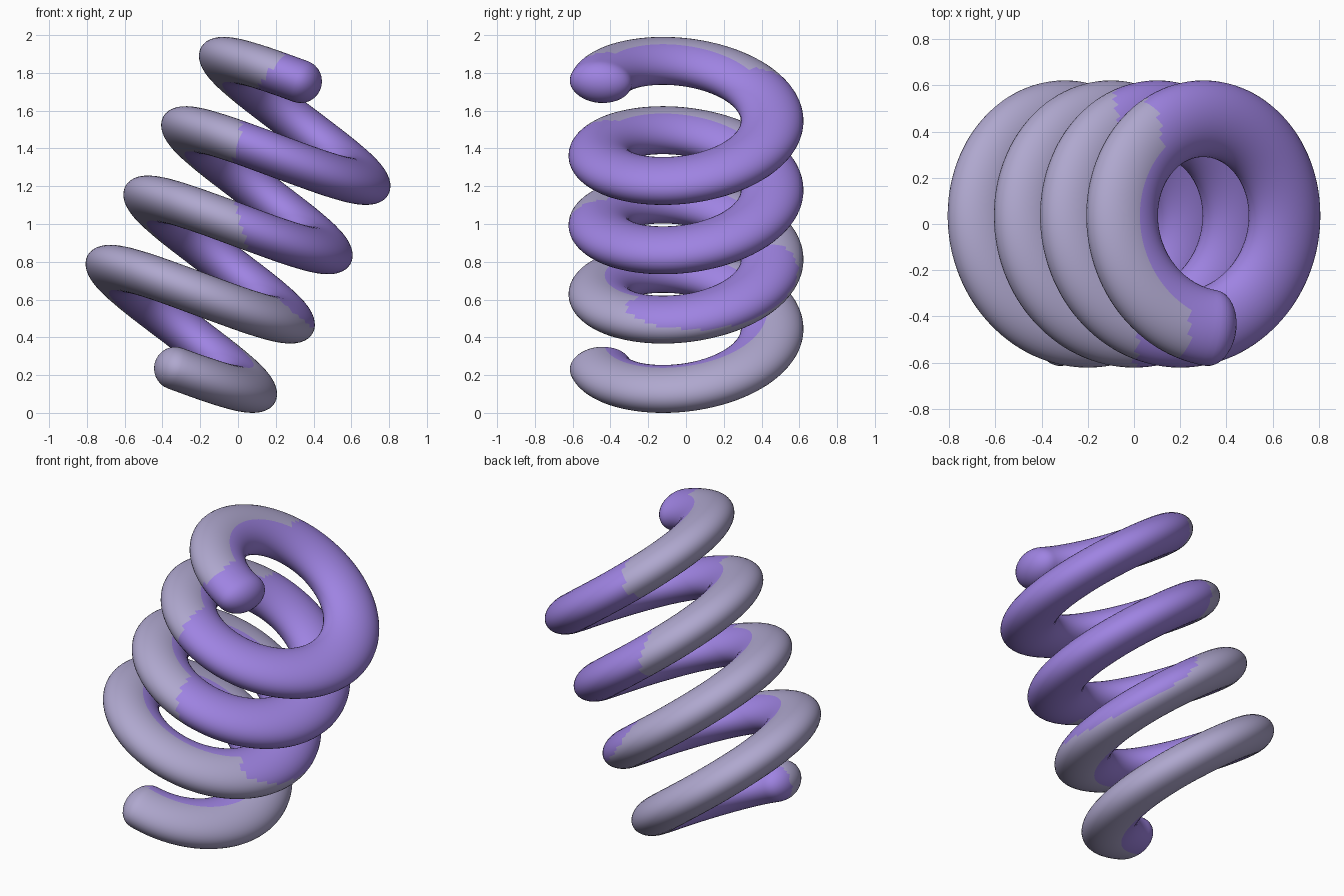
import bpy, bmesh, math
from mathutils import Vector, Matrix

if "Cube" in bpy.data.objects:
    bpy.data.objects.remove(bpy.data.objects["Cube"])

R, PITCH = 0.456, 0.418          # coil radius and rise per turn
A, B, CAP = 0.166, 0.114, 0.11   # tube half width, half height, rounded end length
TILT = math.radians(28.6)
STEPS, SIDES, CAP_STEPS = 460, 40, 8
HALF = math.pi * 3.5 + math.radians(81)
MID = math.pi * 3.5              # symmetric middle of the coil
rot = Matrix.Rotation(TILT, 3, 'Y')


def material(name, rgb):
    m = bpy.data.materials.new(name)
    m.diffuse_color = (*rgb, 1)
    m.use_nodes = True
    m.node_tree.nodes["Principled BSDF"].inputs["Base Color"].default_value = m.diffuse_color
    return m


def frame(t):
    """Centre, tangent, radial and axial directions along the coil."""
    k = PITCH / math.tau
    n = Vector((math.cos(t), math.sin(t), 0))
    tan = Vector((-R * n.y, R * n.x, k)).normalized()
    return n * R + Vector((0, 0, k * (t - MID))), tan, n, n.cross(tan)


bm = bmesh.new()


def ring(t, scale=1.0, shift=0.0):
    c, tan, n, up = frame(t)
    verts = []
    for i in range(SIDES):
        p = math.tau * i / SIDES
        verts.append(bm.verts.new(c + tan * shift + n * (A * scale * math.cos(p))
                                  + up * (B * scale * math.sin(p))))
    return verts


# Rings: rounded start, coil, rounded end
t0, t1 = MID - HALF, MID + HALF
rings = []
angles = [math.pi / 2 * i / CAP_STEPS for i in range(1, CAP_STEPS)]
for q in reversed(angles):
    rings.append(ring(t0, math.cos(q), -CAP * math.sin(q)))
for i in range(STEPS + 1):
    rings.append(ring(t0 + (t1 - t0) * i / STEPS))
for q in angles:
    rings.append(ring(t1, math.cos(q), CAP * math.sin(q)))

for r0, r1 in zip(rings, rings[1:]):
    for i in range(SIDES):
        j = (i + 1) % SIDES
        bm.faces.new((r0[i], r0[j], r1[j], r1[i]))
for t, s, r in ((t0, -1, rings[0]), (t1, 1, rings[-1])):
    c, tan, n, up = frame(t)
    tip = bm.verts.new(c + tan * CAP * s)
    for i in range(SIDES):
        bm.faces.new((r[i], r[(i + 1) % SIDES], tip))
bmesh.ops.recalc_face_normals(bm, faces=bm.faces)

# Colours: inner side of the coil and a rounded zone on the right are purple
for f in bm.faces:
    f.smooth = True
    c = f.calc_center_median()
    w = rot @ c + Vector((0, 0, 1))
    inner = math.hypot(c.x, c.y) < R - 0.035
    right = math.hypot(w.x + 0.06 * (w.y + 0.45) - 0.9, w.z - 1.25) < 0.93
    f.material_index = 1 if inner or right else 0

# Tilt and stand on the ground
for v in bm.verts:
    v.co = rot @ v.co
low = min(v.co.z for v in bm.verts)
for v in bm.verts:
    v.co.z -= low

mesh = bpy.data.meshes.new("coil_spring")
bm.to_mesh(mesh)
bm.free()
mesh.materials.append(material("pale grey violet", (0.43, 0.39, 0.62)))
mesh.materials.append(material("purple", (0.345, 0.228, 0.76)))
bpy.context.collection.objects.link(bpy.data.objects.new("coil_spring", mesh))
